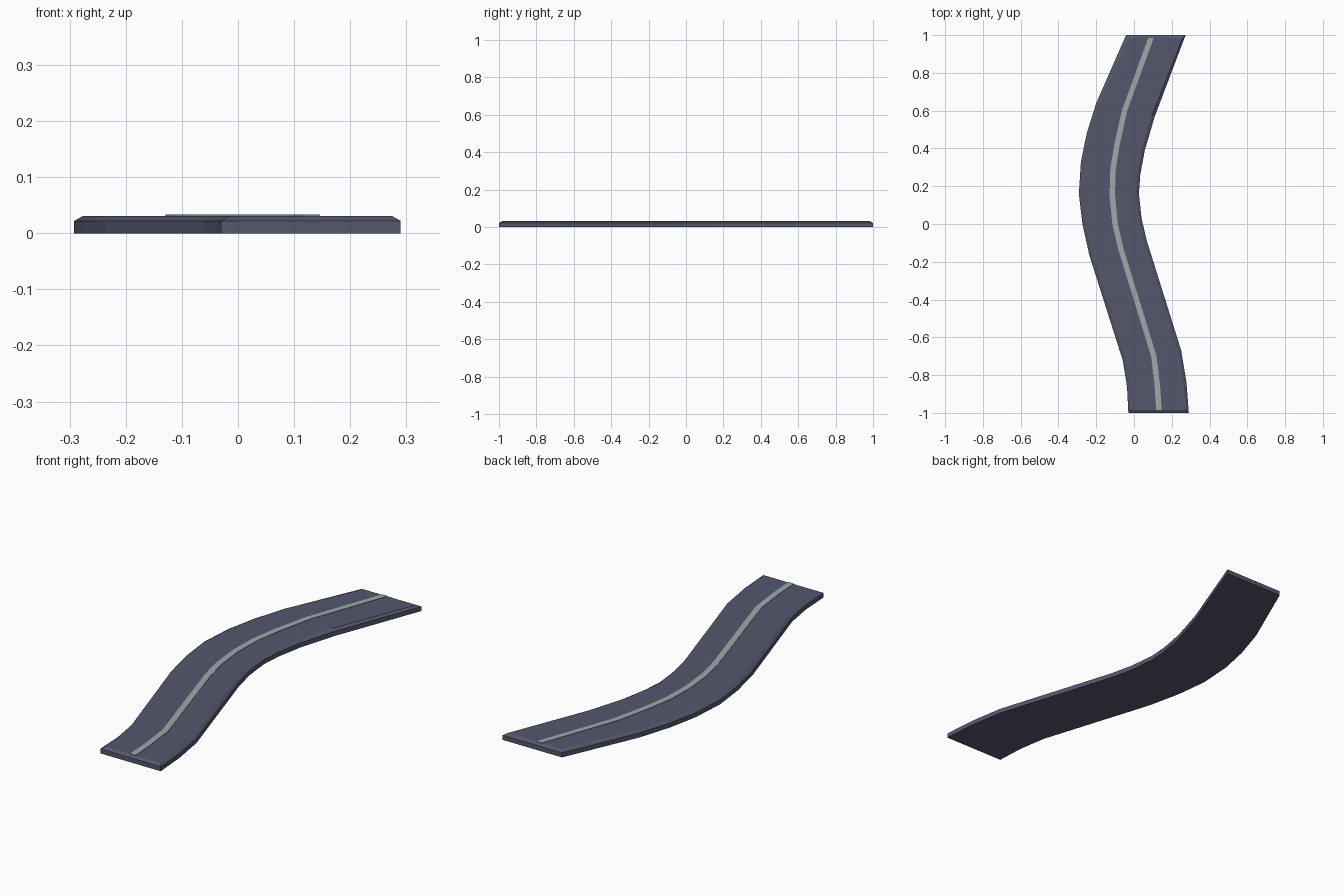
import bpy
import bmesh
from mathutils import Vector

if "Cube" in bpy.data.objects:
    bpy.data.objects.remove(bpy.data.objects["Cube"])


def material(name, rgb):
    m = bpy.data.materials.new(name)
    m.diffuse_color = (*rgb, 1)
    m.use_nodes = True
    m.node_tree.nodes["Principled BSDF"].inputs["Base Color"].default_value = m.diffuse_color
    return m


def add_object(name, bm, mat):
    bmesh.ops.recalc_face_normals(bm, faces=bm.faces[:])
    me = bpy.data.meshes.new(name)
    bm.to_mesh(me)
    bm.free()
    me.materials.append(mat)
    ob = bpy.data.objects.new(name, me)
    bpy.context.collection.objects.link(ob)
    return ob


def strip(name, left, right, profile_z, inset, mat):
    """Slab swept between two edge lines, with an optional chamfered rim."""
    side_z, top_z = profile_z
    bm = bmesh.new()
    rings = []
    n = len(left)
    for i, (a, b) in enumerate(zip(left, right)):
        a, b = Vector((*a, 0)), Vector((*b, 0))
        d = (b - a).normalized() * inset
        end = Vector((0, inset if i == 0 else -inset if i == n - 1 else 0, 0))
        s, t = Vector((0, 0, side_z)), Vector((0, 0, top_z))
        pts = [a, a + s, a + d + end + t, b - d + end + t, b + s, b]
        rings.append([bm.verts.new(p) for p in pts])
    for p, q in zip(rings, rings[1:]):
        for k in range(6):
            j = (k + 1) % 6
            bm.faces.new((p[k], p[j], q[j], q[k]))
    for r in (rings[0], rings[-1]):
        bm.faces.new((r[0], r[1], r[4], r[5]))
        bm.faces.new((r[1], r[2], r[3], r[4]))
    return add_object(name, bm, mat)


asphalt = material("slate road", (0.089, 0.097, 0.152))
paint = material("pale grey line", (0.34, 0.40, 0.41))

# Road slab with chamfered rim
left = [(-0.03, -1), (-0.037, -0.86), (-0.06, -0.72), (-0.235, -0.17), (-0.273, 0.0),
        (-0.292, 0.16), (-0.281, 0.33), (-0.25, 0.48), (-0.2, 0.64), (-0.042, 1)]
right = [(0.29, -1), (0.278, -0.84), (0.25, -0.67), (0.068, -0.09), (0.04, 0.03),
         (0.026, 0.16), (0.033, 0.26), (0.057, 0.39), (0.11, 0.57), (0.273, 1)]
strip("road_slab", left, right, (0.022, 0.031), 0.016, asphalt)

# Painted centre line, a thin plate following the bend
mid = [(0.132, -0.985), (0.123, -0.85), (0.105, -0.70), (-0.07, -0.13), (-0.1, 0.0),
       (-0.115, 0.15), (-0.111, 0.29), (-0.09, 0.42), (-0.05, 0.6), (0.09, 0.985)]
half = 0.0145
line = strip("centre_line", [(x - half, y) for x, y in mid],
             [(x + half, y) for x, y in mid], (0.002, 0.004), 0.0, paint)
line.location.z = 0.029
